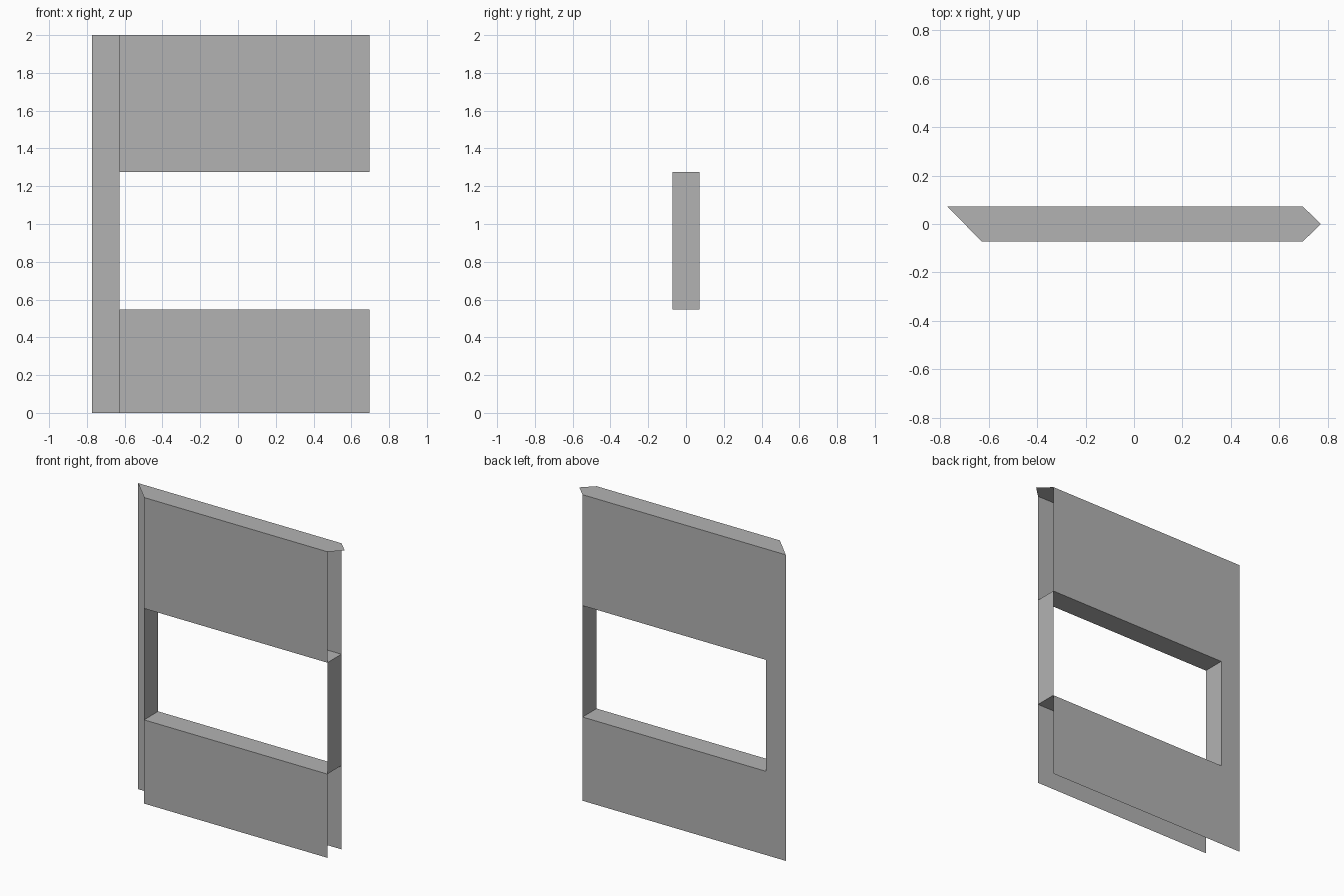
import bpy

cube = bpy.data.objects.get("Cube")
if cube:
    bpy.data.objects.remove(cube, do_unlink=True)

# One plain grey for the whole wall segment
GREY = (0.45, 0.45, 0.45, 1.0)
mat = bpy.data.materials.new("plain grey")
mat.use_nodes = True
mat.diffuse_color = GREY
mat.node_tree.nodes["Principled BSDF"].inputs["Base Color"].default_value = GREY

# Key dimensions
X_BACK, X_IN, X_OUT, X_TIP = -0.772, -0.628, 0.697, 0.772
Y = 0.0725                      # half thickness
Z_SILL, Z_HEAD, Z_TOP = 0.547, 1.275, 2.0


def sheet(name, polygons):
    """Make an open sheet from flat polygons, sharing matching corners."""
    verts = list(dict.fromkeys(p for poly in polygons for p in poly))
    faces = [[verts.index(p) for p in poly] for poly in polygons]
    mesh = bpy.data.meshes.new(name)
    mesh.from_pydata(verts, [], faces)
    mesh.materials.append(mat)
    obj = bpy.data.objects.new(name, mesh)
    bpy.context.collection.objects.link(obj)
    return obj


def upright(y, x0, x1, z0, z1):
    """Rectangle in the xz plane, facing -y when x0 < x1."""
    return [(x0, y, z0), (x1, y, z0), (x1, y, z1), (x0, y, z1)]


def level(z, x0, x1):
    """Rectangle across the wall thickness, facing up when x0 < x1."""
    return [(x0, -Y, z), (x1, -Y, z), (x1, Y, z), (x0, Y, z)]


def jamb(x, y0, y1):
    """Window side, facing +x when y0 < y1."""
    return [(x, y0, Z_SILL), (x, y1, Z_SILL), (x, y1, Z_HEAD), (x, y0, Z_HEAD)]


# Front: separate panels below and above the opening
sheet("front_lower_panel", [upright(-Y, X_IN, X_OUT, 0, Z_SILL)])
sheet("front_upper_panel", [upright(-Y, X_IN, X_OUT, Z_HEAD, Z_TOP)])

# Back: same panels, joined by a full-height strip at the mitred end
back = []
for z0, z1 in ((0, Z_SILL), (Z_SILL, Z_HEAD), (Z_HEAD, Z_TOP)):
    back.append(upright(Y, X_IN, X_BACK, z0, z1))
    if z0 != Z_SILL:
        back.append(upright(Y, X_OUT, X_IN, z0, z1))
sheet("back_wall", back)

# Lining of the window opening
sheet("window_lining", [
    level(Z_SILL, X_IN, X_OUT),
    level(Z_HEAD, X_OUT, X_IN),
    jamb(X_IN, -Y, Y),
    jamb(X_OUT, Y, -Y),
])

# Top cap: mitred at one end, pointed at the other
outline = [(X_BACK, Y), (X_IN, -Y), (X_OUT, -Y), (X_TIP, 0), (X_OUT, Y)]
sheet("top_cap", [[(x, y, Z_TOP) for x, y in outline]])
